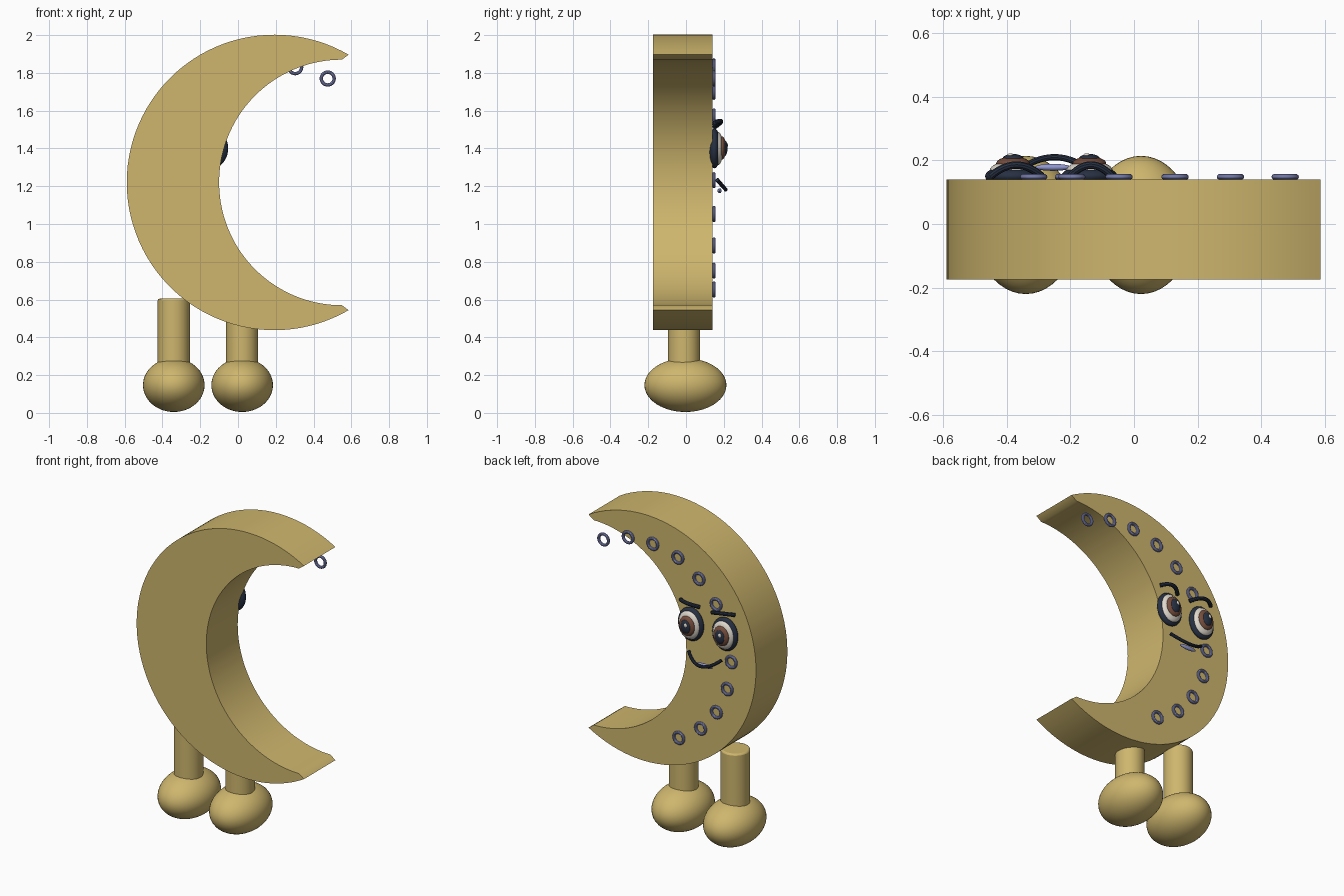
import bpy, bmesh, math
from mathutils import Vector

if "Cube" in bpy.data.objects:
    bpy.data.objects.remove(bpy.data.objects["Cube"])


def mat(name, rgb):
    m = bpy.data.materials.new(name)
    m.diffuse_color = (*rgb, 1)
    m.use_nodes = True
    m.node_tree.nodes["Principled BSDF"].inputs["Base Color"].default_value = m.diffuse_color
    return m


GOLD = mat("gold", (0.62, 0.47, 0.155))
NAVY = mat("navy", (0.02, 0.03, 0.055))
CREAM = mat("cream", (0.74, 0.69, 0.61))
BROWN = mat("brown", (0.18, 0.075, 0.045))
BLUE = mat("periwinkle", (0.28, 0.31, 0.62))


def finish(name, material):
    ob = bpy.context.object
    ob.name = name
    ob.data.materials.append(material)
    bpy.ops.object.shade_smooth_by_angle(angle=math.radians(35))
    return ob


def ellipsoid(name, center, radii, material, segs=32, rings=20):
    bpy.ops.mesh.primitive_uv_sphere_add(segments=segs, ring_count=rings, radius=1, location=center)
    bpy.context.object.scale = radii
    bpy.ops.object.transform_apply(location=False, rotation=False, scale=True)
    return finish(name, material)


def arc_tube(name, a, b, c, radius, material):
    """Round tube through three points along a quadratic arc."""
    a, b, c = Vector(a), Vector(b), Vector(c)
    ctrl = 2 * b - (a + c) / 2
    cu = bpy.data.curves.new(name, 'CURVE')
    cu.dimensions = '3D'
    cu.bevel_depth = radius
    cu.bevel_resolution = 3
    cu.use_fill_caps = True
    sp = cu.splines.new('POLY')
    n = 14
    sp.points.add(n)
    for i in range(n + 1):
        t = i / n
        p = (1 - t) ** 2 * a + 2 * t * (1 - t) * ctrl + t * t * c
        sp.points[i].co = (*p, 1)
    ob = bpy.data.objects.new(name, cu)
    bpy.context.collection.objects.link(ob)
    bpy.ops.object.select_all(action='DESELECT')
    bpy.context.view_layer.objects.active = ob
    ob.select_set(True)
    bpy.ops.object.convert(target='MESH')
    return finish(name, material)


# Crescent body: outer and inner arcs extruded along y
def arc(cx, cz, r, a0, a1, n):
    return [(cx + r * math.cos(a0 + (a1 - a0) * i / n),
             cz + r * math.sin(a0 + (a1 - a0) * i / n)) for i in range(n + 1)]


tip = math.atan2(0.68, 0.395)
outer = arc(0.193, 1.22, 0.782, tip, 2 * math.pi - tip, 72)
inner = arc(0.55, 1.22, 0.65, 1.5 * math.pi, 0.5 * math.pi, 72)
Y0, Y1 = -0.175, 0.14
bm = bmesh.new()
loops = [[(bm.verts.new((x, y, z)), bm.verts.new((u, y, w)))
          for (x, z), (u, w) in zip(outer, reversed(inner))] for y in (Y0, Y1)]
front, back = loops
for i in range(len(front) - 1):
    for lp in loops:                                   # flat faces
        bm.faces.new((lp[i][0], lp[i + 1][0], lp[i + 1][1], lp[i][1]))
    for k in (0, 1):                                   # curved walls
        bm.faces.new((front[i][k], front[i + 1][k], back[i + 1][k], back[i][k]))
for i in (0, -1):                                      # blunt tips
    bm.faces.new((front[i][0], front[i][1], back[i][1], back[i][0]))
bmesh.ops.recalc_face_normals(bm, faces=bm.faces)
me = bpy.data.meshes.new("crescent_body")
bm.to_mesh(me)
bm.free()
body = bpy.data.objects.new("crescent_body", me)
bpy.context.collection.objects.link(body)
bpy.context.view_layer.objects.active = body
body.select_set(True)
finish("crescent_body", GOLD)

# Legs and feet
for side, x in (("left", -0.34), ("right", 0.022)):
    bpy.ops.mesh.primitive_cylinder_add(vertices=40, radius=0.085, depth=0.455, location=(x, -0.01, 0.3775))
    leg = finish(side + "_leg", GOLD)
    bev = leg.modifiers.new("rim", 'BEVEL')
    bev.width, bev.segments = 0.01, 2
    ellipsoid(side + "_foot", (x, -0.003, 0.147), (0.163, 0.217, 0.142), GOLD, 48, 28)

# Ring studs following the crescent on the face side
studs = [(0.475, 1.77), (0.303, 1.83), (0.129, 1.835), (-0.047, 1.795),
         (-0.195, 1.70), (-0.315, 1.57), (-0.421, 1.232), (-0.393, 1.053),
         (-0.317, 0.886), (-0.206, 0.753), (-0.053, 0.653)]
for i, (x, z) in enumerate(studs):
    bpy.ops.mesh.primitive_torus_add(major_radius=0.034, minor_radius=0.009, major_segments=28,
                                     minor_segments=10, location=(x, 0.148, z),
                                     rotation=(math.pi / 2, 0, 0))
    finish("ring_stud_%d" % (i + 1), BLUE)

# Eyes: stacked flattened shells, from rim to highlight
for side, x in (("left", -0.38), ("right", -0.14)):
    for part, dx, y, z, r, m in (
            ("eye_rim", 0, 0.150, 1.40, (0.088, 0.035, 0.105), NAVY),
            ("eye_white", 0, 0.168, 1.40, (0.073, 0.030, 0.088), CREAM),
            ("iris", 0, 0.190, 1.402, (0.053, 0.022, 0.062), BROWN),
            ("pupil", 0, 0.203, 1.402, (0.034, 0.017, 0.043), NAVY),
            ("highlight", -0.008, 0.216, 1.417, (0.011, 0.006, 0.013), CREAM)):
        ellipsoid(side + "_" + part, (x + dx, y, z), r, m)

# Eyebrows, mouth and lower lip
arc_tube("right_brow", (-0.07, 0.15, 1.535), (-0.135, 0.185, 1.544), (-0.20, 0.15, 1.522), 0.012, NAVY)
arc_tube("left_brow", (-0.29, 0.15, 1.512), (-0.37, 0.185, 1.542), (-0.45, 0.15, 1.538), 0.012, NAVY)
arc_tube("mouth", (-0.135, 0.165, 1.232), (-0.25, 0.21, 1.182), (-0.365, 0.165, 1.235), 0.010, NAVY)
ellipsoid("lower_lip", (-0.255, 0.178, 1.176), (0.058, 0.011, 0.013), BLUE, 20, 12)
